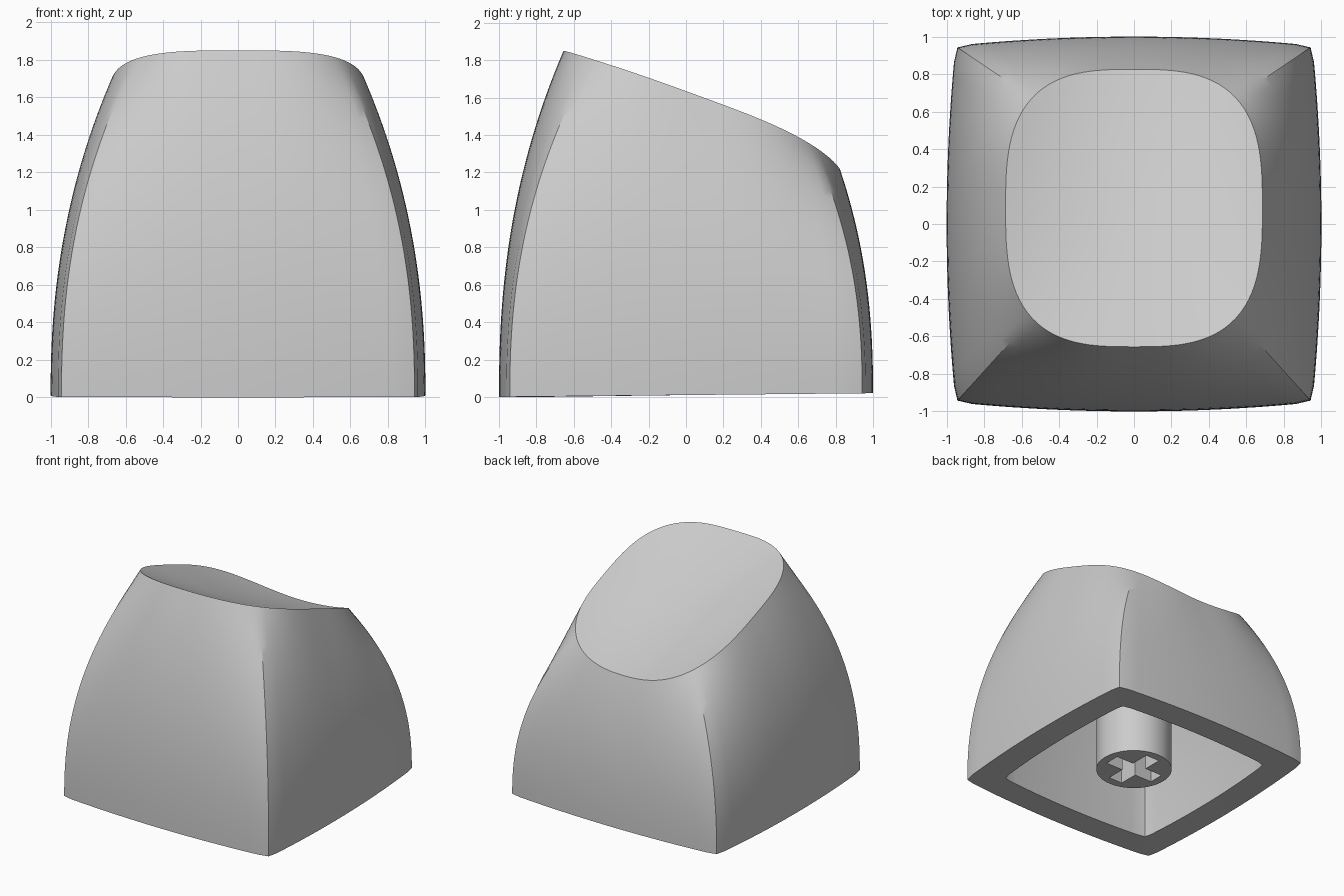
import bpy, bmesh
from math import cos, sin, pi, radians
from mathutils import Vector

cube = bpy.data.objects.get("Cube")
if cube:
    bpy.data.objects.remove(cube, do_unlink=True)

SEGMENTS, WALL_RINGS, DISH_RINGS = 128, 28, 12

grey = bpy.data.materials.new("light_grey_plastic")
grey.use_nodes = True
grey.diffuse_color = (0.6, 0.6, 0.6, 1)
grey.node_tree.nodes["Principled BSDF"].inputs["Base Color"].default_value = (0.6, 0.6, 0.6, 1)


def squircle(angle, power):
    c, s = cos(angle), sin(angle)
    r = (abs(c) ** power + abs(s) ** power) ** (-1 / power)
    return Vector((c * r, s * r))


def foot(angle):
    # square footprint with gently bowed sides
    p = squircle(angle, 60)
    return Vector((p.x * (1 - 0.048 * p.y ** 2), p.y * (1 - 0.048 * p.x ** 2)))


def dish(angle, r):
    # sloping hollow on top, r = 1 at the rim
    p = squircle(angle, 3) * r
    x, y = p.x * 0.685, 0.085 + p.y * 0.74
    side_lift = (0.145 + 0.14 * y) * x * x
    return Vector((x, y, 1.567 - 0.432 * y + side_lift - 0.05 * (1 - r * r)))


def wall(angle, t):
    # side wall bulging from the foot up to the rim
    f, top = foot(angle), dish(angle, 1)
    low = Vector((f.x, f.y, 0.01 * (f.y + 1)))
    s = t ** 2.3
    return Vector((*low.xy.lerp(top.xy, s), low.z + (top.z - low.z) * t))


def inside(p):
    # matching point on the cavity surface
    return Vector((p.x * 0.77, p.y * 0.77, 0.01 * (p.y + 1) + (p.z - 0.01 * (p.y + 1)) * 0.84))


def finish(obj):
    obj.data.materials.clear()
    obj.data.materials.append(grey)
    bpy.ops.object.select_all(action='DESELECT')
    obj.select_set(True)
    bpy.context.view_layer.objects.active = obj
    bpy.ops.object.shade_smooth_by_angle(angle=radians(30))


# Hollow cap: cavity centre, cavity wall, foot edge, outer wall, top dish
angles = [2 * pi * i / SEGMENTS for i in range(SEGMENTS)]
outer = [[wall(a, k / WALL_RINGS) for a in angles] for k in range(WALL_RINGS + 1)]
top = [[dish(a, k / DISH_RINGS) for a in angles] for k in range(DISH_RINGS - 1, 0, -1)]
skin = outer + top
rings = [[inside(p) for p in ring] for ring in reversed(skin)] + skin
centre = dish(0, 0)

bm = bmesh.new()
loops = [[bm.verts.new(p) for p in ring] for ring in rings]
for a, b in zip(loops, loops[1:]):
    for i in range(SEGMENTS):
        j = (i + 1) % SEGMENTS
        bm.faces.new((a[i], a[j], b[j], b[i]))
for loop, point in ((loops[0], inside(centre)), (loops[-1], centre)):
    hub = bm.verts.new(point)
    for i in range(SEGMENTS):
        bm.faces.new((loop[i], loop[(i + 1) % SEGMENTS], hub))
bmesh.ops.recalc_face_normals(bm, faces=bm.faces)
mesh = bpy.data.meshes.new("cap_shell")
bm.to_mesh(mesh)
bm.free()
cap = bpy.data.objects.new("cap_shell", mesh)
bpy.context.collection.objects.link(cap)
finish(cap)

# Round stem under the cap, reaching the cavity ceiling
STEM_BOTTOM, STEM_TOP = 0.03, 1.36
bpy.ops.mesh.primitive_cylinder_add(vertices=64, radius=0.3, depth=STEM_TOP - STEM_BOTTOM,
                                    location=(0, 0, (STEM_BOTTOM + STEM_TOP) / 2))
stem = bpy.context.object
stem.name = "stem"

# Cross-shaped socket cut into the stem
for size in ((0.46, 0.13, 0.9), (0.13, 0.46, 0.9)):
    bpy.ops.mesh.primitive_cube_add(size=1, location=(0, 0, STEM_BOTTOM))
    cutter = bpy.context.object
    cutter.name = "socket_cutter"
    cutter.scale = size
    cutter.hide_render = True
    bpy.context.view_layer.update()
    cut = stem.modifiers.new("socket", 'BOOLEAN')
    cut.operation, cut.solver, cut.object = 'DIFFERENCE', 'EXACT', cutter
    bpy.context.view_layer.objects.active = stem
    bpy.ops.object.modifier_apply(modifier=cut.name)
    bpy.data.objects.remove(cutter, do_unlink=True)
finish(stem)
